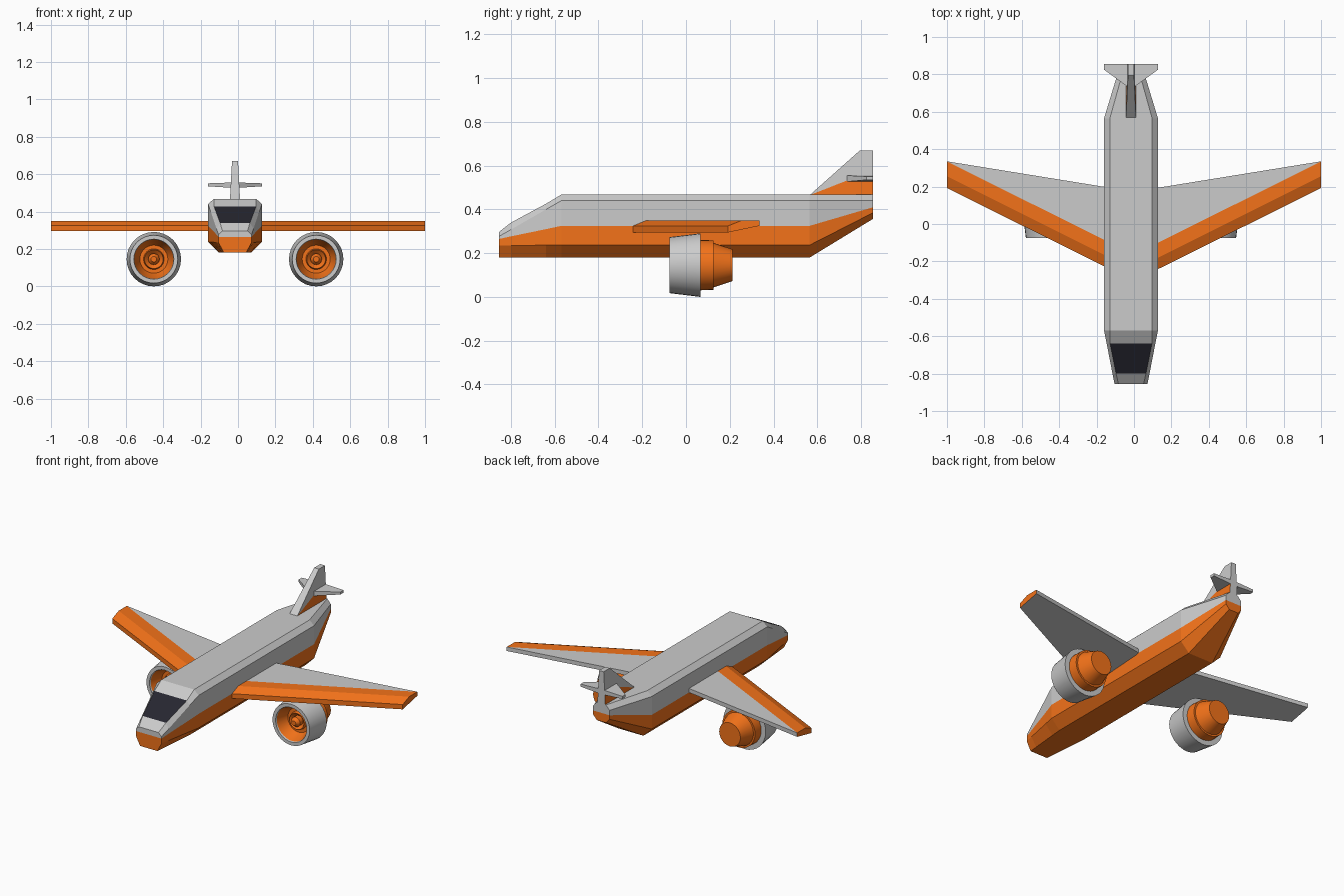
import bpy, bmesh
from math import sin, cos, tau

if "Cube" in bpy.data.objects:
    bpy.data.objects.remove(bpy.data.objects["Cube"])


def material(name, rgb):
    m = bpy.data.materials.new(name)
    m.diffuse_color = (*rgb, 1)
    m.use_nodes = True
    m.node_tree.nodes["Principled BSDF"].inputs["Base Color"].default_value = m.diffuse_color
    return m


GREY = material("grey_paint", (0.8, 0.8, 0.8))
ORANGE = material("orange_paint", (0.9, 0.17, 0.01))
GLASS = material("dark_glass", (0.02, 0.02, 0.03))
CX = -0.016  # body, tail and engines sit slightly off the wing centre


def build(name, verts, faces, slots):
    """Mesh from faces; slots: 0 grey, 1 orange, 2 glass for each face."""
    me = bpy.data.meshes.new(name)
    me.from_pydata(verts, [], faces)
    for m in (GREY, ORANGE, GLASS):
        me.materials.append(m)
    for p, s in zip(me.polygons, slots):
        p.material_index = s
    bm = bmesh.new()
    bm.from_mesh(me)
    bmesh.ops.remove_doubles(bm, verts=bm.verts, dist=1e-5)
    bmesh.ops.recalc_face_normals(bm, faces=bm.faces)
    bm.to_mesh(me)
    bm.free()
    ob = bpy.data.objects.new(name, me)
    bpy.context.collection.objects.link(ob)
    return ob


# Fuselage: loft of mirrored sections
# y, (top half width, z), (side half width, chamfer z, stripe z, low z), (bottom half width, z)
stations = [
    (-0.855, (0.067, 0.297), (0.088, 0.277, 0.265, 0.235), (0.060, 0.18)),
    (-0.80, (0.080, 0.340), (0.099, 0.308, 0.277, 0.235), (0.065, 0.18)),
    (-0.64, (0.112, 0.426), (0.130, 0.400, 0.310, 0.237), (0.080, 0.18)),
    (-0.57, (0.113, 0.468), (0.144, 0.440, 0.325, 0.237), (0.086, 0.18)),
    (0.565, (0.113, 0.468), (0.144, 0.440, 0.325, 0.237), (0.086, 0.18)),
    (0.855, (0.032, 0.468), (0.056, 0.440, 0.410, 0.385), (0.032, 0.357)),
]
verts, faces, slots = [], [], []
for y, (tw, tz), (sw, cz, oz, lz), (bw, bz) in stations:
    half = [(tw, tz), (sw, cz), (sw, oz), (sw, lz), (bw, bz)]
    verts += [(CX + w, y, z) for w, z in half]
    verts += [(CX - w, y, z) for w, z in reversed(half)]
ring_slots = [0, 0, 1, 1, 1, 1, 1, 0, 0, 0]
for i in range(len(stations) - 1):
    for j in range(10):
        k = (j + 1) % 10
        faces.append((i * 10 + j, i * 10 + k, i * 10 + 10 + k, i * 10 + 10 + j))
        slots.append(2 if (i == 1 and j == 9) else ring_slots[j])
for base in (0, 50):
    for j in range(4):
        faces.append((base + j, base + j + 1, base + 8 - j, base + 9 - j))
        slots.append(0 if j < 2 else 1)
build("fuselage", verts, faces, slots)

# Wings: root and tip profiles (y, z) - low front, front, ridge, stripe, rear top, rear bottom
root = [(-0.305, 0.295), (-0.305, 0.325), (-0.245, 0.35), (-0.164, 0.35),
        (0.173, 0.35), (0.173, 0.325)]
tip = [(0.192, 0.295), (0.192, 0.325), (0.255, 0.35), (0.334, 0.35),
       (0.335, 0.35), (0.335, 0.325)]
for name, s in (("left_wing", -1), ("right_wing", 1)):
    verts = [(0, y, z) for y, z in root] + [(s, y, z) for y, z in tip]
    faces = [(j, (j + 1) % 6, 6 + (j + 1) % 6, 6 + j) for j in range(6)]
    faces += [tuple(range(6)), tuple(range(6, 12))]
    build(name, verts, faces, [1, 1, 1, 0, 0, 0, 0, 1])

# Tail fin: thinner towards the top, orange flash at the base
fin = [(0.565, 0.465), (0.73, 0.53), (0.855, 0.53), (0.855, 0.465),
       (0.855, 0.67), (0.795, 0.67)]


def fin_width(z):
    return 0.027 - 0.011 * (z - 0.465) / 0.205


verts = [(CX + s * fin_width(z), y, z) for s in (-1, 1) for y, z in fin]
faces, slots = [], []
for o in (0, 6):
    faces += [(o, o + 1, o + 2, o + 3), (o, o + 1, o + 2, o + 4, o + 5)]
    slots += [1, 0]
for a, b in ((0, 5), (5, 4), (4, 2), (2, 3), (3, 0)):
    faces.append((a, b, b + 6, a + 6))
    slots.append(0)
build("tail_fin", verts, faces, slots)

# Tailplanes: tapered slabs either side of the fin
for name, s in (("left_tailplane", -1), ("right_tailplane", 1)):
    verts = []
    for x, y0, z0, z1 in ((0, 0.72, 0.526, 0.556), (0.144, 0.825, 0.535, 0.551)):
        verts += [(CX + s * x, y, z) for y, z in
                  ((y0, z0), (y0, z1), (0.855, z1), (0.855, z0))]
    faces = [(j, (j + 1) % 4, 4 + (j + 1) % 4, 4 + j) for j in range(4)]
    faces += [(0, 1, 2, 3), (4, 5, 6, 7)]
    build(name, verts, faces, [0] * 6)

# Engines: lathed about y, profile (radius, y) from spinner to exhaust
profile = [(0, -0.05), (0.015, -0.05), (0.03, -0.03), (0.03, 0.0), (0.05, -0.02),
           (0.055, 0.0), (0.075, 0.0), (0.105, -0.065), (0.107, -0.075),
           (0.128, -0.075), (0.1455, 0.067), (0.115, 0.067), (0.113, 0.125),
           (0.102, 0.125), (0.073, 0.212), (0, 0.212)]
N, P = 32, len(profile)
for name, s in (("left_engine", -1), ("right_engine", 1)):
    verts = [(CX + s * 0.434 + r * cos(tau * i / N), y, 0.1455 + r * sin(tau * i / N))
             for i in range(N) for r, y in profile]
    faces, slots = [], []
    for i in range(N):
        a, b = i * P, (i + 1) % N * P
        for j in range(P - 1):
            if j == 0:
                faces.append((a, a + 1, b + 1))
            elif j == P - 2:
                faces.append((a + j, a + j + 1, b + j))
            else:
                faces.append((a + j, a + j + 1, b + j + 1, b + j))
            slots.append(0 if 7 <= j <= 10 else 1)
    ob = build(name, verts, faces, slots)
    bpy.ops.object.select_all(action='DESELECT')
    bpy.context.view_layer.objects.active = ob
    ob.select_set(True)
    bpy.ops.object.shade_smooth_by_angle()
